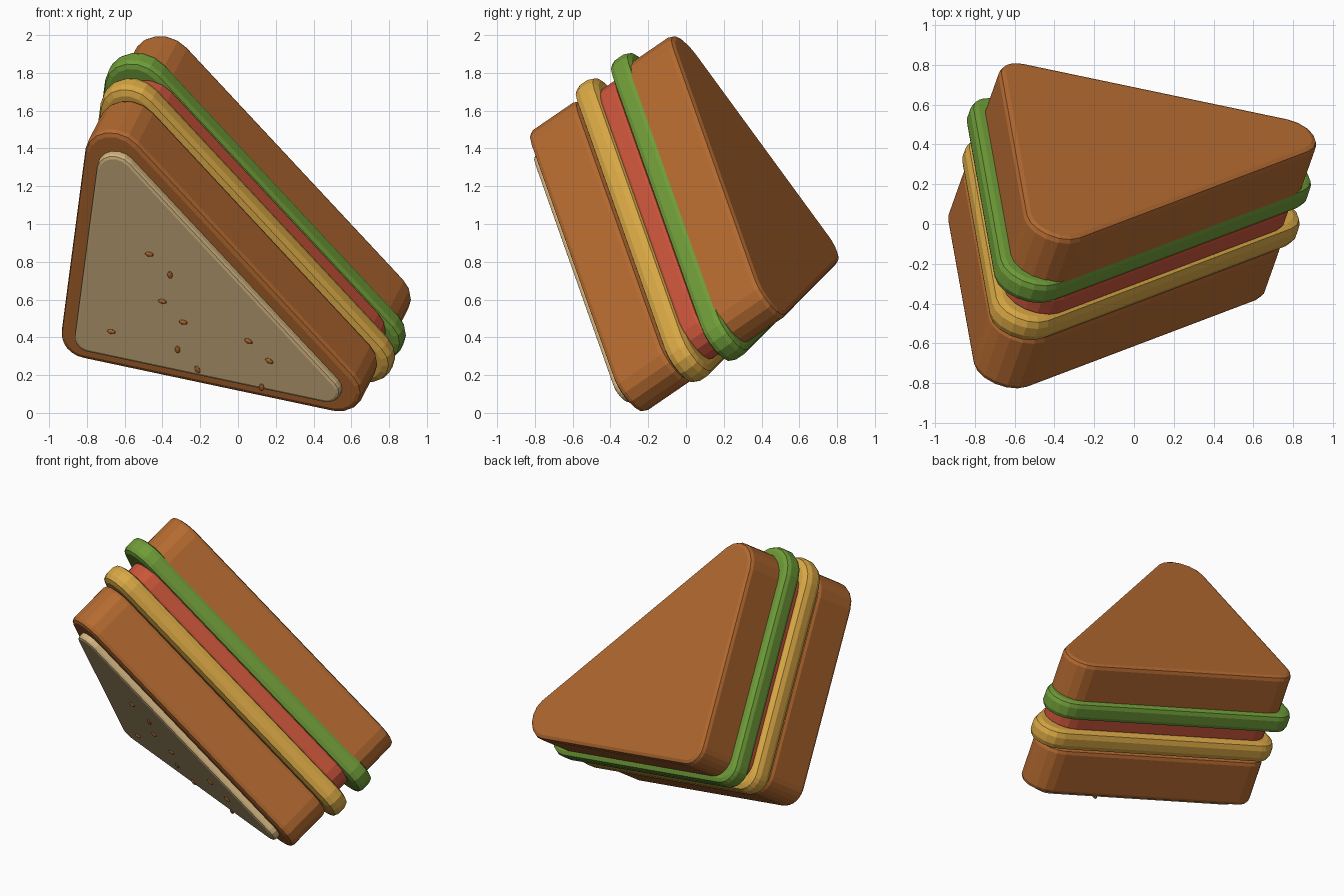
import bpy, bmesh, math
from mathutils import Matrix, Vector

if "Cube" in bpy.data.objects:
    bpy.data.objects.remove(bpy.data.objects["Cube"])

# Tilted frame: layers stack along N, triangle legs lie near U and V
N = Vector((0.281, 0.792, 0.542)).normalized()
V = Vector((0.957, -0.205, -0.206))
V = (V - N * V.dot(N)).normalized()
U = V.cross(N)
FRAME = Matrix((U, V, N)).transposed().to_4x4()

# Sharp corners of a bread slice: square corner, long corner, top corner
CORNERS = [Vector((0.155, -0.995)), Vector((0.155, 0.903)), Vector((1.86, -0.90))]


def material(name, color):
    mat = bpy.data.materials.new(name)
    mat.use_nodes = True
    mat.diffuse_color = (*color, 1)
    mat.node_tree.nodes["Principled BSDF"].inputs["Base Color"].default_value = (*color, 1)
    return mat


crust = material("toasted brown", (0.456, 0.144, 0.03))
crumb = material("crumb tan", (0.651, 0.468, 0.223))
yellow = material("cheese yellow", (0.694, 0.392, 0.06))
red = material("tomato red", (0.584, 0.089, 0.042))
green = material("lettuce green", (0.159, 0.333, 0.04))


def cross(a, b):
    return a.x * b.y - a.y * b.x


def outset_triangle(outsets):
    """Move the bottom, long and left sides outward and intersect them."""
    lines = []
    for i, out in enumerate(outsets):
        a, b = CORNERS[i], CORNERS[(i + 1) % 3]
        d = (b - a).normalized()
        normal = Vector((d.y, -d.x))
        if normal.dot(CORNERS[(i + 2) % 3] - a) > 0:
            normal = -normal
        lines.append((a + normal * out, d))
    points = []
    for i in range(3):
        (p, d), (q, e) = lines[i - 1], lines[i]
        points.append(p + d * (cross(q - p, e) / cross(d, e)))
    return points


def rounded(points, radii, steps=6):
    """Replace each corner by an arc tangent to both sides."""
    result = []
    for i, p in enumerate(points):
        a = (points[i - 1] - p).normalized()
        b = (points[(i + 1) % 3] - p).normalized()
        half = a.angle(b) / 2
        r = radii[i]
        mid = (a + b).normalized()
        center = p + mid * (r / math.sin(half))
        start = p + a * (r / math.tan(half)) - center
        end = p + b * (r / math.tan(half)) - center
        sweep = math.atan2(cross(start, end), start.dot(end))
        for k in range(steps + 1):
            t = sweep * k / steps
            c, s = math.cos(t), math.sin(t)
            result.append(center + Vector((c * start.x - s * start.y, s * start.x + c * start.y)))
    return result


def layer(name, low, high, outsets, radii, bevel, mat):
    bm = bmesh.new()
    outline = rounded(outset_triangle(outsets), radii)
    face = bm.faces.new([bm.verts.new((p.x, p.y, low)) for p in outline])
    ext = bmesh.ops.extrude_face_region(bm, geom=[face])
    tops = [g for g in ext["geom"] if isinstance(g, bmesh.types.BMVert)]
    bmesh.ops.translate(bm, verts=tops, vec=(0, 0, high - low))
    bmesh.ops.recalc_face_normals(bm, faces=bm.faces)
    rims = [e for e in bm.edges if abs(e.verts[0].co.z - e.verts[1].co.z) < 1e-5]
    bmesh.ops.bevel(bm, geom=rims, offset=bevel, segments=2, profile=0.5, affect="EDGES")
    mesh = bpy.data.meshes.new(name)
    bm.to_mesh(mesh)
    bm.free()
    mesh.materials.append(mat)
    obj = bpy.data.objects.new(name, mesh)
    obj.matrix_world = FRAME
    bpy.context.collection.objects.link(obj)


# Sandwich layers, front to back
round_corners = (0.13, 0.15, 0.17)
layer("crumb_face", -0.085, 0.0, (-0.085,) * 3, (0.08, 0.08, 0.11), 0.02, crumb)
layer("front_bread", -0.037, 0.29, (0, 0, 0), round_corners, 0.03, crust)
layer("cheese_slice", 0.295, 0.435, (0.025, 0.025, 0.025), round_corners, 0.045, yellow)
layer("tomato_slice", 0.42, 0.54, (-0.03, 0.0, -0.03), round_corners, 0.02, red)
layer("lettuce_leaf", 0.53, 0.66, (0.04, 0.008, 0.065), (0.13, 0.15, 0.18), 0.035, green)
layer("back_bread", 0.60, 0.925, (0, 0, 0), round_corners, 0.03, crust)

# Crumbs scattered on the front: x, z and turn
SPECKS = [(-0.47, 0.84, 0), (-0.36, 0.73, 90), (-0.4, 0.59, 0), (-0.29, 0.48, 0),
          (-0.67, 0.43, 0), (-0.32, 0.335, 90), (-0.215, 0.23, 60),
          (0.055, 0.38, 20), (0.165, 0.275, 20), (0.125, 0.135, 90)]
bm = bmesh.new()
for x, z, turn in SPECKS:
    y = (-0.087 - N.x * x - N.z * z) / N.y
    place = (Matrix.Translation((x, y, z)) @ FRAME @ Matrix.Rotation(math.radians(turn), 4, "Z")
             @ Matrix.Diagonal((0.014, 0.024, 0.01, 1)))
    bmesh.ops.create_uvsphere(bm, u_segments=10, v_segments=6, radius=1, matrix=place)
mesh = bpy.data.meshes.new("crumb_specks")
bm.to_mesh(mesh)
bm.free()
mesh.materials.append(crust)
bpy.context.collection.objects.link(bpy.data.objects.new("crumb_specks", mesh))
